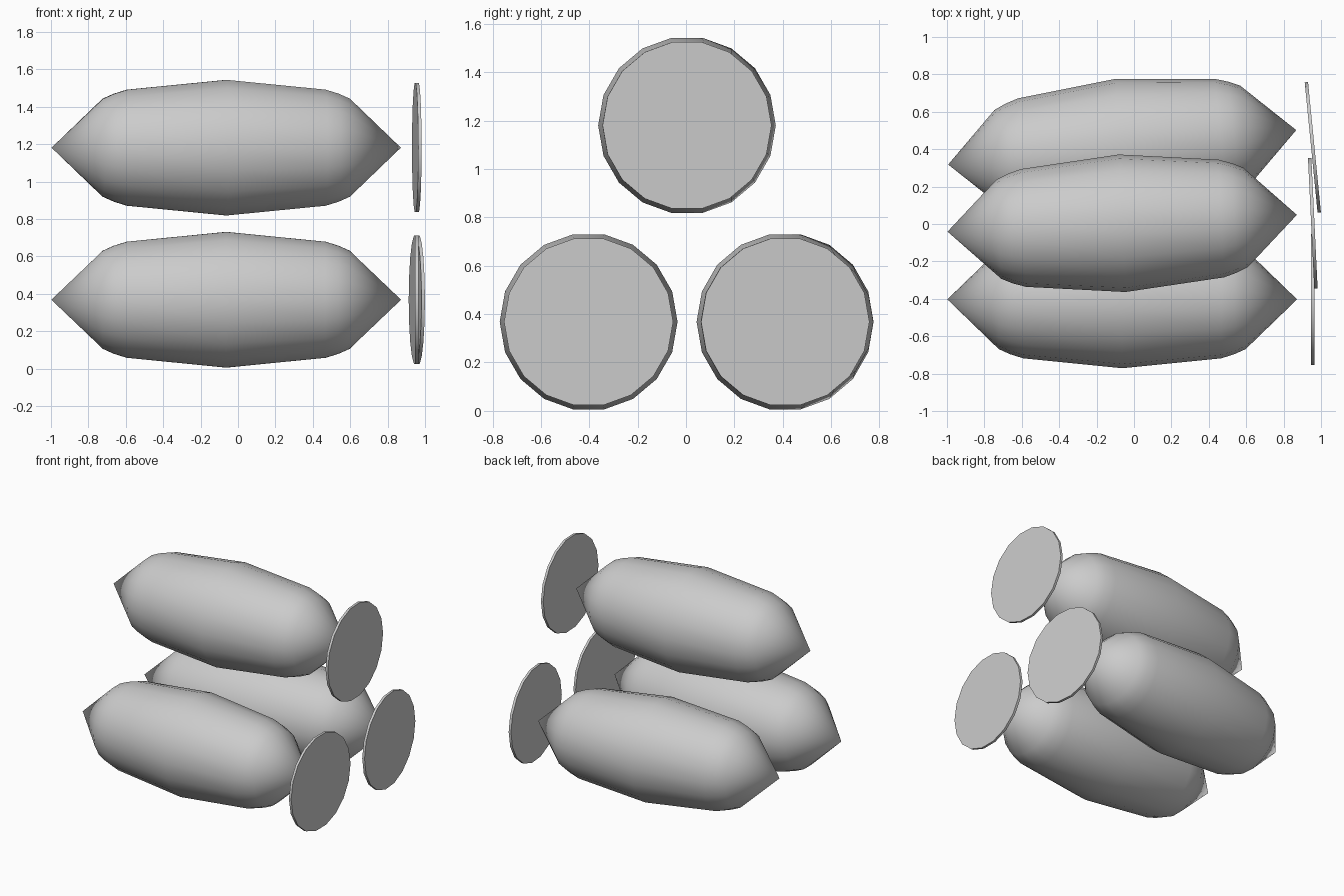
import bpy, bmesh, math
from mathutils import Matrix

if "Cube" in bpy.data.objects:
    bpy.data.objects.remove(bpy.data.objects["Cube"])

SIDES = 18
# half profile from belly to tip: (distance along axis, radius)
HALF = [(0.0, 0.368), (0.53, 0.315), (0.60, 0.293), (0.66, 0.266), (0.935, 0.0)]
PROFILE = [(-d, r) for d, r in reversed(HALF[1:])] + HALF


def lathe_x(name, profile, location, yaw, angle):
    """Revolve a profile that begins and ends on the x axis."""
    bm = bmesh.new()
    rings = []
    for x, r in profile:
        n = SIDES if r > 0 else 1
        rings.append([bm.verts.new((x, r * math.cos(2 * math.pi * i / SIDES),
                                    r * math.sin(2 * math.pi * i / SIDES)))
                      for i in range(n)])
    for a, b in zip(rings, rings[1:]):
        for i in range(SIDES):
            j = (i + 1) % SIDES
            if len(a) == 1:
                bm.faces.new((a[0], b[j], b[i]))
            elif len(b) == 1:
                bm.faces.new((a[i], a[j], b[0]))
            else:
                bm.faces.new((a[i], a[j], b[j], b[i]))
    bmesh.ops.recalc_face_normals(bm, faces=bm.faces)
    mesh = bpy.data.meshes.new(name)
    bm.to_mesh(mesh)
    bm.free()
    obj = bpy.data.objects.new(name, mesh)
    bpy.context.collection.objects.link(obj)
    obj.matrix_world = Matrix.Translation(location) @ Matrix.Rotation(yaw, 4, 'Z')
    bpy.ops.object.select_all(action='DESELECT')
    obj.select_set(True)
    bpy.context.view_layer.objects.active = obj
    bpy.ops.object.shade_smooth_by_angle(angle=math.radians(angle))
    return obj


# flat disc with a thin rim
LID = [(-0.009, 0.0), (-0.009, 0.35), (0.009, 0.35), (0.009, 0.0)]

# two barrels on the ground and one stacked on top, each with a loose lid
for label, y, z, yaw in [("front", -0.403, 0.368, 0.0),
                         ("back", 0.41, 0.368, math.radians(5.65)),
                         ("top", 0.004, 1.181, math.radians(2.75))]:
    lathe_x(label + "_barrel", PROFILE, (-0.063, y, z), yaw, 60)
    lathe_x(label + "_lid", LID, (0.956, y, z), yaw, 40)
